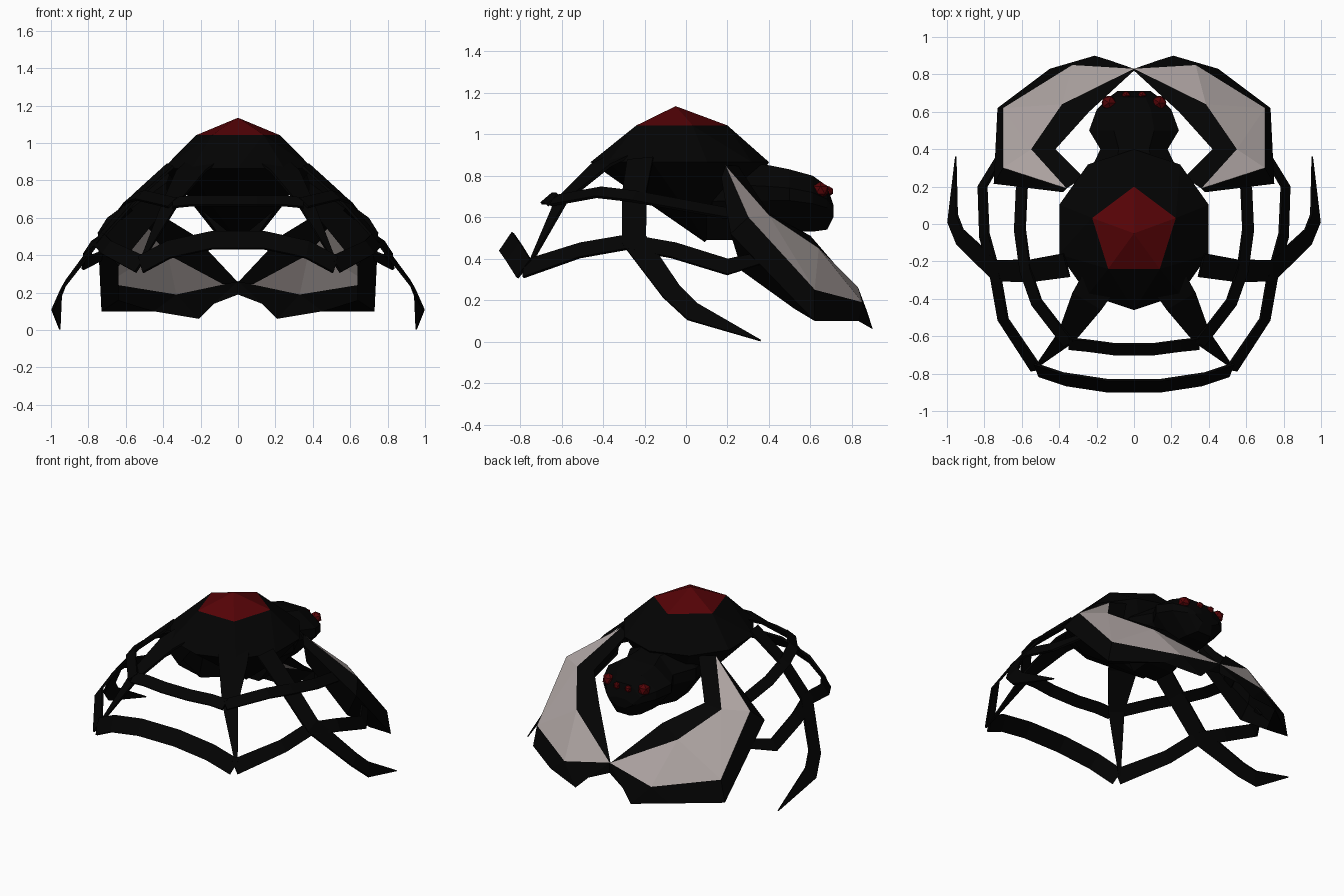
import bpy, bmesh, math
from mathutils import Vector

cube = bpy.data.objects.get("Cube")
if cube:
    bpy.data.objects.remove(cube, do_unlink=True)


def material(name, rgb):
    m = bpy.data.materials.new(name)
    m.use_nodes = True
    m.diffuse_color = (*rgb, 1)
    m.node_tree.nodes["Principled BSDF"].inputs["Base Color"].default_value = (*rgb, 1)
    return m


BLACK = material("black", (0.001, 0.001, 0.001))
RED = material("dark red", (0.09, 0.001, 0.002))
GREY = material("warm grey", (0.42, 0.37, 0.36))


def finish(name, bm, mats):
    bmesh.ops.recalc_face_normals(bm, faces=bm.faces[:])
    me = bpy.data.meshes.new(name)
    bm.to_mesh(me)
    bm.free()
    for m in mats:
        me.materials.append(m)
    ob = bpy.data.objects.new(name, me)
    bpy.context.collection.objects.link(ob)
    return ob


def bridge(bm, a, b, closed=True):
    n = len(a)
    for i in range(n if closed else n - 1):
        j = (i + 1) % n
        quad = list(dict.fromkeys([a[i], a[j], b[j], b[i]]))
        if len(quad) > 2:
            bm.faces.new(quad)


def mirrored(pts, s):
    return [Vector((p[0] * s, p[1], p[2])) for p in pts]


def ring(bm, count, rx, ry, y, z):
    angles = [math.pi / 2 + math.tau * i / count for i in range(count)]
    return [bm.verts.new((rx * math.cos(a), y + ry * math.sin(a), z)) for a in angles]


# Abdomen: faceted dome with a red five-sided cap and a keel below
bm = bmesh.new()
apex = bm.verts.new((0, -0.05, 1.135))
cap = ring(bm, 5, 0.235, 0.243, -0.043, 1.042)
rim = ring(bm, 10, 0.42, 0.43, -0.03, 0.865)
low = ring(bm, 10, 0.23, 0.22, 0.05, 0.66)
keel = bm.verts.new((0, 0.09, 0.48))
for i in range(5):
    a, b = cap[i], cap[(i + 1) % 5]
    bm.faces.new((apex, a, b)).material_index = 1
    r0, r1, r2 = (rim[(2 * i + k) % 10] for k in range(3))
    for tri in ((a, r0, r1), (a, r1, b), (b, r1, r2)):
        bm.faces.new(tri)
bridge(bm, rim, low)
for i in range(10):
    bm.faces.new((low[i], low[(i + 1) % 10], keel))
finish("abdomen", bm, [BLACK, RED])

# Thorax and head: eight-sided sections tapering below (y, half width, bottom, top)
bm = bmesh.new()
rows = []
for y, w, z0, z1 in ((0.1, 0.22, 0.49, 0.86), (0.25, 0.25, 0.49, 0.87), (0.4, 0.18, 0.51, 0.85),
                     (0.5, 0.24, 0.53, 0.83), (0.61, 0.2, 0.53, 0.8), (0.68, 0.13, 0.54, 0.75),
                     (0.71, 0.09, 0.6, 0.66)):
    row = []
    for u, v in ((1, .5), (1, .7), (.45, 1), (-.45, 1), (-1, .7), (-1, .5), (-.4, 0), (.4, 0)):
        row.append(bm.verts.new((u * w, y, z0 + v * (z1 - z0))))
    rows.append(row)
for a, b in zip(rows, rows[1:]):
    bridge(bm, a, b)
bm.faces.new(rows[0])
bm.faces.new(rows[-1])
finish("head", bm, [BLACK])

# Eyes: two large outer and two small inner
for side, s in (("left", 1), ("right", -1)):
    for label, x, y, z, r in (("outer", 0.135, 0.648, 0.73, 0.042), ("inner", 0.043, 0.688, 0.725, 0.025)):
        bm = bmesh.new()
        bmesh.ops.create_icosphere(bm, subdivisions=1, radius=r)
        bmesh.ops.translate(bm, verts=bm.verts[:], vec=(x * s, y, z))
        finish(f"{side}_{label}_eye", bm, [RED])

# Front legs: grey top panel, black outer skirt folding under, black inner border folding under
OUTER = [(.36, .19, .85), (.7, .3, .6), (.7, .62, .25), (.33, .85, .19), (0, .83, .26)]
INNER = [(.55, .4, .61), (.385, .64, .45)]
SKIRT = [(.38, .17, .79), (.75, .215, .52), (.73, .62, .1), (.45, .83, .1), (.21, .9, .06), (.13, .875, .14), (0, .83, .19)]
UNDER = [(.38, .2, .66), (.64, .27, .34), (.64, .52, .16)]
BORDER = [(.27, .25, .85), (.42, .4, .62), (.24, .6, .51), (0, .82, .255)]
FOLD = [(.34, .28, .72), (.46, .42, .5), (.35, .61, .39), (.08, .81, .245)]
for side, s in (("left", 1), ("right", -1)):
    bm = bmesh.new()
    o, n, k, u, b, d = ([bm.verts.new(p) for p in mirrored(pts, s)]
                        for pts in (OUTER, INNER, SKIRT, UNDER, BORDER, FOLD))
    for f in ((o[0], o[1], n[0]), (o[1], o[2], n[0]), (o[2], n[1], n[0]), (o[2], o[3], n[1]), (o[3], o[4], n[1])):
        bm.faces.new(f).material_index = 1
    bridge(bm, [o[0], o[1], o[2], o[3], o[3], o[4], o[4]], k, False)
    bridge(bm, k[:4], u + [k[3]], False)
    bridge(bm, [o[0], n[0], n[1], o[4]], b, False)
    bridge(bm, b, d, False)
    finish(f"{side}_front_leg", bm, [BLACK, GREY])


def ribbon(name, pts, widths, centre=-0.1, thick=0.014):
    """Flat strap following a path, facing away from a centre height."""
    pts = [Vector(p) for p in pts]
    bm = bmesh.new()
    rows = []
    for i, p in enumerate(pts):
        t = (pts[min(i + 1, len(pts) - 1)] - pts[max(i - 1, 0)]).normalized()
        out = p - Vector((0, 0, centre))
        across = t.cross(out).normalized()
        n = across.cross(t).normalized()
        w = across * widths[i] / 2
        h = n * min(thick, widths[i]) / 2
        rows.append([bm.verts.new(p + d) for d in (w + h, w - h, -w - h, h - w)])
    for a, b in zip(rows, rows[1:]):
        bridge(bm, a, b)
    bm.faces.new(rows[0])
    bm.faces.new(rows[-1])
    finish(name, bm, [BLACK])


# Side and rear legs, and the web strands that join them
MIDDLE_LEG = [(.36, -.22, .88), (.55, -.25, .71), (.74, -.25, .49), (.93, -.07, .24), (.97, .03, .145), (.953, .36, .005)]
REAR_LEG = [(.2, -.33, .89), (.25, -.41, .85), (.36, -.6, .68), (.53, -.77, .34)]
OUTER_SIDE = [(.52, -.78, .35), (.7, -.51, .44), (.74, -.28, .48), (.8, -.06, .44), (.81, .2, .36), (.72, .35, .4)]
INNER_SIDE = [(.35, -.64, .68), (.52, -.42, .72), (.58, -.25, .7), (.61, -.03, .66), (.6, .19, .62), (.55, .3, .63)]
for side, s in (("left", 1), ("right", -1)):
    ribbon(f"{side}_middle_leg", mirrored(MIDDLE_LEG, s), (.13, .12, .12, .1, .1, .006), -.4)
    ribbon(f"{side}_rear_leg", mirrored(REAR_LEG, s), (.19, .18, .1, .01))
    ribbon(f"{side}_outer_strand", mirrored(OUTER_SIDE, s), (.1, .085, .085, .085, .085, .06))
    ribbon(f"{side}_inner_strand", mirrored(INNER_SIDE, s), (.072,) * 6)

OUTER_BACK = [(.52, -.78, .35), (.37, -.83, .43), (.14, -.865, .48)]
INNER_BACK = [(.35, -.64, .68), (.25, -.65, .69), (.1, -.67, .69)]
for name, half, w in (("outer", OUTER_BACK, 0.11), ("inner", INNER_BACK, 0.075)):
    path = half + mirrored(half, -1)[::-1]
    ribbon(f"{name}_back_strand", path, (w,) * 6)
